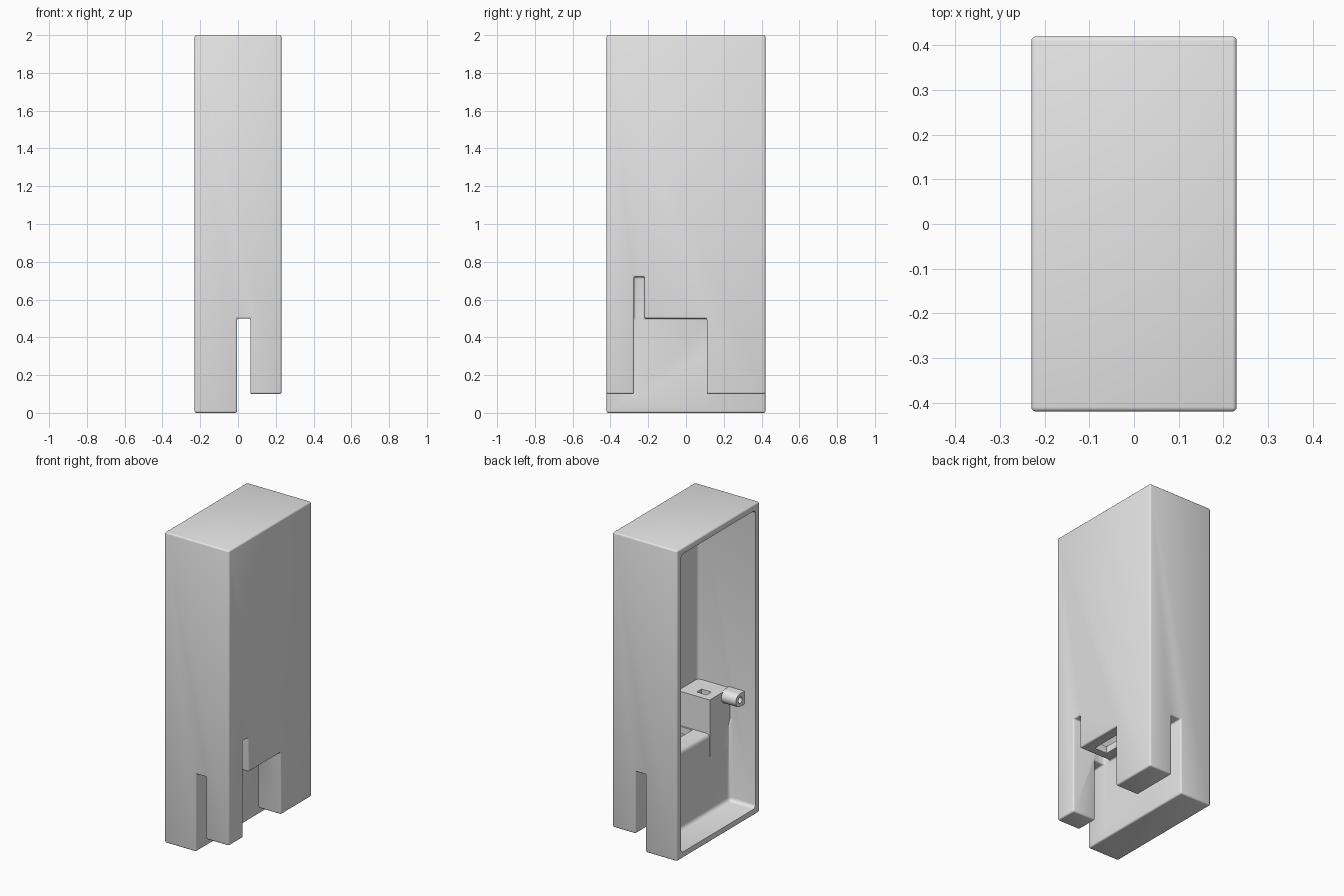
import bpy
import bmesh
import math
from mathutils import Vector

if "Cube" in bpy.data.objects:
    bpy.data.objects.remove(bpy.data.objects["Cube"], do_unlink=True)

grey = bpy.data.materials.new("light_grey")
grey.use_nodes = True
colour = (0.8, 0.8, 0.8, 1)
grey.diffuse_color = colour
grey.node_tree.nodes["Principled BSDF"].inputs["Base Color"].default_value = colour


def prism(name, profile, axis, low, high, round_by=0):
    """Extrude a 2D profile along axis x or y, optionally rounding every edge."""
    bm = bmesh.new()
    place = (lambda a, b: (low, a, b)) if axis == "x" else (lambda a, b: (a, low, b))
    face = bm.faces.new([bm.verts.new(place(a, b)) for a, b in profile])
    extruded = bmesh.ops.extrude_face_region(bm, geom=[face])
    step = high - low
    shift = Vector((step, 0, 0)) if axis == "x" else Vector((0, step, 0))
    verts = [g for g in extruded["geom"] if isinstance(g, bmesh.types.BMVert)]
    bmesh.ops.translate(bm, vec=shift, verts=verts)
    bmesh.ops.recalc_face_normals(bm, faces=bm.faces)
    if round_by:
        bmesh.ops.bevel(bm, geom=list(bm.edges), offset=round_by, segments=4,
                        profile=0.5, affect="EDGES")
    mesh = bpy.data.meshes.new(name)
    bm.to_mesh(mesh)
    bm.free()
    mesh.materials.append(grey)
    obj = bpy.data.objects.new(name, mesh)
    bpy.context.collection.objects.link(obj)
    return obj


def box(name, x, y, z):
    corners = [(y[0], z[0]), (y[1], z[0]), (y[1], z[1]), (y[0], z[1])]
    return prism(name, corners, "x", x[0], x[1])


def apply(obj, modifier):
    bpy.context.view_layer.objects.active = obj
    bpy.ops.object.modifier_apply(modifier=modifier.name)


def cut(target, cutter):
    cutter.hide_render = True
    mod = target.modifiers.new("cut", "BOOLEAN")
    mod.operation = "DIFFERENCE"
    mod.solver = "EXACT"
    mod.object = cutter
    apply(target, mod)
    bpy.data.objects.remove(cutter, do_unlink=True)


def soften(obj, width):
    mod = obj.modifiers.new("soften", "BEVEL")
    mod.width = width
    mod.segments = 3
    mod.limit_method = "ANGLE"
    apply(obj, mod)


def circle(y, z, radius, start=0, turn=2 * math.pi, count=24):
    return [(y + radius * math.cos(start + turn * i / count),
             z + radius * math.sin(start + turn * i / count)) for i in range(count)]


# Case outline with the long slot and the raised foot
case = prism("case", [(-0.23, 0), (-0.005, 0), (-0.005, 0.5), (0.065, 0.5),
                      (0.065, 0.1), (0.23, 0.1), (0.23, 2), (-0.23, 2)],
             "y", -0.42, 0.42)

# Stepped notch in the side
cut(case, prism("notch", [(-0.275, -0.1), (0.11, -0.1), (0.11, 0.5),
                          (-0.22, 0.5), (-0.22, 0.72), (-0.275, 0.72)],
                "x", -0.005, 0.4))
soften(case, 0.01)

# Hollow interior, leaving a housing around the tall part of the notch
cavity = prism("cavity", [(-0.4, 0.04), (-0.045, 0.04), (-0.045, 0.545),
                          (0.18, 0.545), (0.18, 1.96), (-0.4, 1.96)],
               "y", -0.38, 0.38, round_by=0.025)
cut(cavity, box("housing", (-0.047, 0.3), (-0.5, -0.175), (0.4, 0.765)))
cut(case, cavity)

# Openings in the housing top and in the notch ceiling
cut(case, box("housing_opening", (0.01, 0.08), (-0.272, -0.223), (0.66, 0.85)))
cut(case, box("ceiling_opening", (0.07, 0.16), (-0.165, 0.05), (0.45, 0.62)))

# Screw post beside the wall
post_profile = circle(-0.335, 0.73, 0.042, -math.pi / 2, math.pi * 24 / 23)
post_profile += [(-0.385, 0.772), (-0.385, 0.688)]
post = prism("screw_post", post_profile, "x", -0.15, -0.04)
cut(post, prism("post_hole", circle(-0.338, 0.73, 0.02), "x", -0.2, -0.06))

for obj in (case, post):
    bpy.ops.object.select_all(action="DESELECT")
    obj.select_set(True)
    bpy.context.view_layer.objects.active = obj
    bpy.ops.object.shade_smooth_by_angle(angle=math.radians(35))
